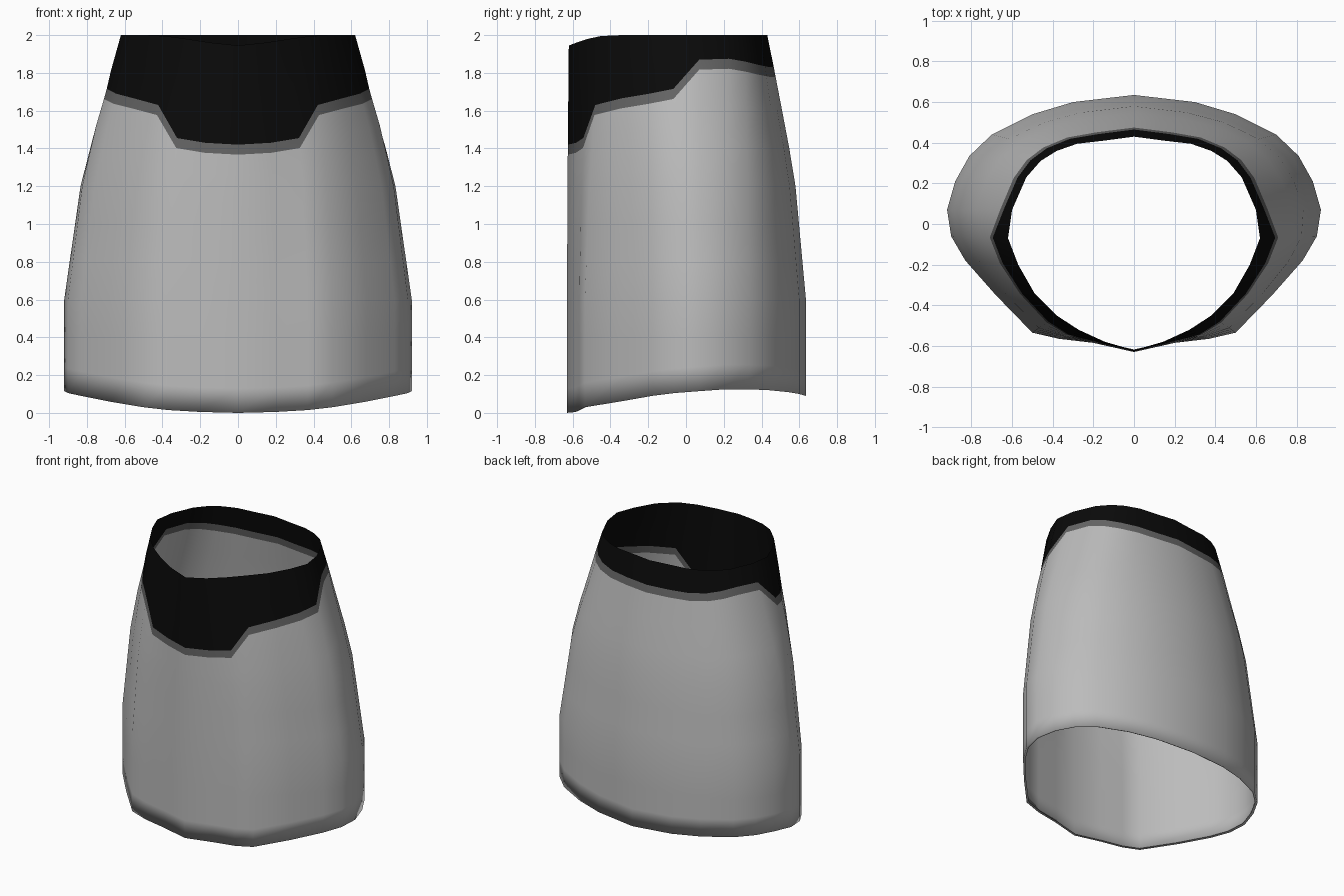
import bpy
import bmesh

cube = bpy.data.objects.get("Cube")
if cube:
    bpy.data.objects.remove(cube)


def material(name, level):
    mat = bpy.data.materials.new(name)
    mat.use_nodes = True
    color = (level, level, level, 1)
    mat.diffuse_color = color
    bsdf = mat.node_tree.nodes["Principled BSDF"]
    bsdf.inputs["Base Color"].default_value = color
    bsdf.inputs["Roughness"].default_value = 0.8
    return mat


def mix(a, b, t):
    return a + (b - a) * t


# How far the cross-section has widened from waist to hem at each height
FLARE = [(0.6, 1), (0.8, .91), (1, .82), (1.2, .73), (1.5, .49),
         (1.7, .28), (1.8, .2), (2, 0)]


def flare(z):
    if z <= FLARE[0][0]:
        return 1
    for (z0, f0), (z1, f1) in zip(FLARE, FLARE[1:]):
        if z <= z1:
            return mix(f0, f1, (z - z0) / (z1 - z0))
    return 0


# Half outline, front to back:
# waist x, waist y, hem x, hem y, waistband edge z, hem z, rim z
COLUMNS = [
    (0, -.62, 0, -.63, 1.42, 0, 1.945),
    (.14, -.58, .2, -.585, 1.43, .005, 1.96),
    (.27, -.52, .37, -.565, 1.455, .015, 1.98),
    (.38, -.45, .5, -.535, 1.63, .03, 1.995),
    (.49, -.34, .68, -.35, 1.665, .06, 2),
    (.57, -.2, .83, -.18, 1.69, .09, 2),
    (.62, -.07, .9, -.06, 1.715, .105, 2),
    (.6, .07, .92, .07, 1.87, .115, 2),
    (.53, .23, .88, .21, 1.875, .125, 2),
    (.46, .31, .81, .335, 1.86, .125, 2),
    (.38, .36, .7, .44, 1.845, .12, 2),
    (.28, .395, .5, .54, 1.835, .11, 2),
    (.15, .41, .3, .6, 1.83, .1, 2),
    (0, .43, 0, .635, 1.83, .09, 2),
]
TRIM = 0.053
KNEE = 1.2


def column_points(col, side):
    wx, wy, hx, hy, edge, hem, rim = col
    trim = edge - TRIM
    heights = [hem, hem + .13, .4, .6, .8, 1, KNEE]
    heights += [mix(KNEE, trim, t) for t in (.35, .7, 1)]
    heights += [mix(edge, rim, t) for t in (0, .35, .7, 1)]
    points = [(side * hx * .98, hy * .98, hem + .004)]    # turned-in hem lip
    for z in heights:
        f = flare(z)
        points.append((side * mix(wx, hx, f), mix(wy, hy, f), z))
    return points


# Skirt shell: mirrored columns joined into a closed tube
ring = [column_points(c, 1) for c in COLUMNS]
ring += [column_points(c, -1) for c in COLUMNS[-2:0:-1]]
bm = bmesh.new()
grid = [[bm.verts.new(p) for p in points] for points in ring]
rows = len(ring[0])
trim_row = rows - 5
for i, a in enumerate(grid):
    b = grid[(i + 1) % len(grid)]
    for j in range(rows - 1):
        face = bm.faces.new((a[j], b[j], b[j + 1], a[j + 1]))
        face.smooth = True
        # Fabric below, then the trim row, then the waistband
        face.material_index = 0 if j < trim_row else 1 if j == trim_row else 2

mesh = bpy.data.meshes.new("skirt")
bm.to_mesh(mesh)
bm.free()
for mat in (material("light grey fabric", .5), material("dark grey trim", .13),
            material("black waistband", .003)):
    mesh.materials.append(mat)
skirt = bpy.data.objects.new("skirt", mesh)
bpy.context.collection.objects.link(skirt)
